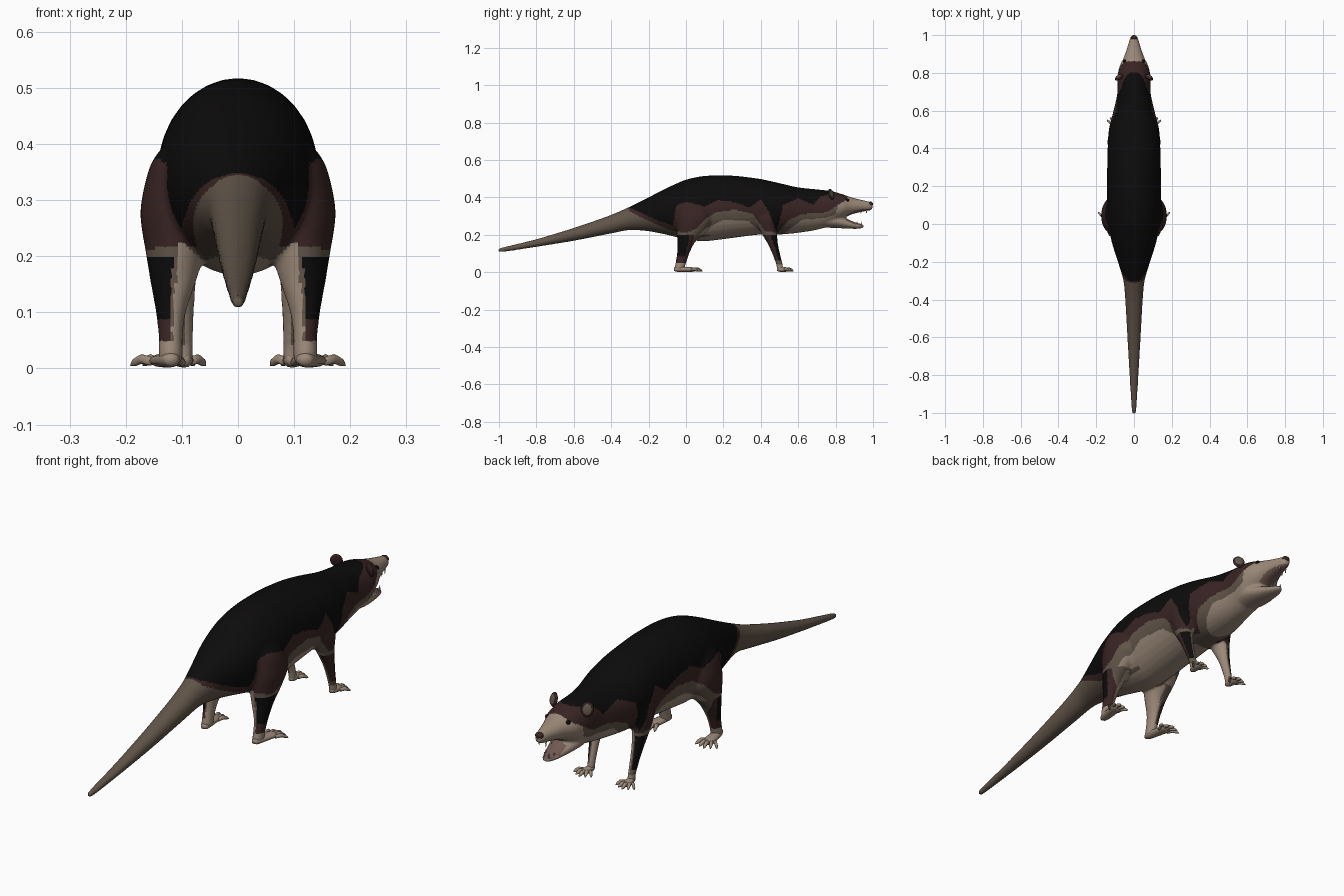
import bpy, bmesh, math
from mathutils import Vector, Matrix

cube = bpy.data.objects.get("Cube")
if cube:
    bpy.data.objects.remove(cube, do_unlink=True)


def material(name, rgb):
    m = bpy.data.materials.new(name)
    m.use_nodes = True
    m.diffuse_color = (*rgb, 1)
    bsdf = m.node_tree.nodes["Principled BSDF"]
    bsdf.inputs["Base Color"].default_value = (*rgb, 1)
    bsdf.inputs["Roughness"].default_value = 0.9
    return m


COLOURS = [material("black_fur", (.004, .0035, .0035)),
           material("dark_brown_fur", (.04, .018, .017)),
           material("mid_tan_fur", (.12, .09, .066)),
           material("light_tan_fur", (.33, .25, .19)),
           material("mouth_lining", (.17, .1, .085)),
           material("ivory_teeth", (.6, .54, .42))]
BLACK, BROWN, MID, LIGHT, MOUTH, IVORY = range(6)


def refine(rows, steps, passes):
    """Subdivide rows of a loft and soften the corners."""
    out = []
    for a, b in zip(rows, rows[1:]):
        out += [Vector(a).lerp(Vector(b), i / steps) for i in range(steps)]
    out.append(Vector(rows[-1]))
    for _ in range(passes):
        out = [out[0]] + [(p + q * 2 + r) / 4 for p, q, r in zip(out, out[1:], out[2:])] + [out[-1]]
    return out


def loft(bm, rows, axis, side=1, segments=32, steps=5, passes=3):
    """Closed tube of rows (x, y, z, r1, r2); rings stand across y or z."""
    rings = []
    for x, y, z, r1, r2 in refine(rows, steps, passes):
        ring = []
        for i in range(segments):
            a = math.tau * i / segments
            u, v = r1 * math.cos(a), r2 * math.sin(a)
            offset = Vector((u, 0, v)) if axis == "y" else Vector((u, v, 0))
            p = Vector((x, y, z)) + offset
            p.x *= side
            ring.append(bm.verts.new(p))
        rings.append(ring)
    for r, s in zip(rings, rings[1:]):
        for i in range(segments):
            j = (i + 1) % segments
            bm.faces.new((r[i], r[j], s[j], s[i]))
    bm.faces.new(rings[0])
    bm.faces.new(rings[-1])


def finish(name, bm, colour=None):
    bmesh.ops.recalc_face_normals(bm, faces=bm.faces[:])
    mesh = bpy.data.meshes.new(name)
    bm.to_mesh(mesh)
    bm.free()
    obj = bpy.data.objects.new(name, mesh)
    bpy.context.scene.collection.objects.link(obj)
    if colour is not None:
        mesh.materials.append(COLOURS[colour])
        mesh.polygons.foreach_set("use_smooth", [True] * len(mesh.polygons))
    return obj


def ball(name, centre, size, colour, spin=(0, 0), mirror=True):
    bm = bmesh.new()
    for side in ((1, -1) if mirror else (1,)):
        turn = Matrix.Rotation(spin[1] * side, 4, "Z") @ Matrix.Rotation(spin[0], 4, "X")
        place = Matrix.Translation((centre[0] * side, centre[1], centre[2]))
        bmesh.ops.create_uvsphere(bm, u_segments=16, v_segments=10, radius=1,
                                  matrix=place @ turn @ Matrix.Diagonal((*size, 1)))
    return finish(name, bm, colour)


# Torso, tail and upper head: y, bottom, top, half width
TORSO = [(-1.003, .108, .126, .01), (-.98, .107, .133, .013), (-.8, .135, .175, .024),
         (-.6, .167, .236, .035), (-.4, .207, .305, .046), (-.3, .228, .35, .054),
         (-.2, .22, .40, .085), (-.1, .2, .452, .118), (0, .173, .497, .138),
         (.1, .163, .517, .145), (.25, .183, .518, .143), (.4, .203, .499, .14),
         (.5, .2, .476, .135), (.6, .21, .452, .108), (.7, .225, .443, .085),
         (.78, .25, .434, .09), (.84, .287, .416, .076), (.88, .308, .401, .054),
         (.94, .323, .386, .034), (.985, .329, .377, .021), (.997, .338, .366, .012)]
JAW = [(.7, .24, .33, .06), (.8, .236, .31, .064), (.86, .233, .285, .047),
       (.91, .231, .264, .032), (.94, .234, .257, .02), (.95, .24, .252, .01)]
# Legs from the top down: x, y, z, radius across, radius along
HIND = [(.08, .04, .42, .03, .04), (.1, .04, .37, .057, .085), (.115, .048, .28, .062, .1),
        (.112, .025, .21, .053, .075), (.115, .0, .16, .042, .045), (.12, -.015, .1, .026, .032),
        (.12, -.025, .06, .021, .029), (.12, -.034, .025, .022, .027), (.12, -.034, .008, .02, .024)]
FORE = [(.08, .43, .36, .04, .06), (.1, .43, .29, .043, .065), (.1, .44, .22, .034, .045),
        (.1, .465, .15, .024, .026), (.097, .485, .09, .018, .02), (.095, .5, .04, .015, .017),
        (.095, .505, .01, .015, .018)]

bm = bmesh.new()
for profile in (TORSO, JAW):
    loft(bm, [(0, y, (lo + hi) / 2, w, (hi - lo) / 2) for y, lo, hi, w in profile], "y")
for side in (1, -1):
    for leg in (HIND, FORE):
        loft(bm, leg, "z", side)
body = finish("body", bm)

# Fuse the parts into one soft skin
remesh = body.modifiers.new("Fuse", "REMESH")
remesh.mode = "VOXEL"
remesh.voxel_size = .0065
soften = body.modifiers.new("Soften", "SMOOTH")
soften.factor = .5
soften.iterations = 5
bpy.context.view_layer.update()
graph = bpy.context.evaluated_depsgraph_get()
skin = bpy.data.meshes.new_from_object(body.evaluated_get(graph))
body.modifiers.clear()
body.data = skin
skin.materials.clear()
for m in COLOURS:
    skin.materials.append(m)

# Lower edges of the fur bands along the body: y, height
BLACK_EDGE = [(-.34, .5), (-.3, .345), (-.15, .275), (-.07, .25), (-.05, .36), (0, .375), (.07, .36),
              (.1, .35), (.17, .385), (.26, .375), (.34, .345), (.4, .39), (.44, .33), (.48, .22),
              (.5, .27), (.52, .36), (.6, .395), (.68, .36), (.72, .405), (.8, .425), (.82, .6)]
BROWN_EDGE = [(-.34, .4), (-.3, .325), (-.15, .25), (-.07, .22), (0, .21), (.05, .23), (.1, .28),
              (.16, .32), (.26, .335), (.36, .31), (.42, .22), (.49, .21), (.55, .28), (.62, .31),
              (.75, .32), (.8, .35), (.86, .388), (.885, .6)]
MID_EDGE = [(-.3, 0), (-.25, .18), (-.15, .21), (0, .19), (.07, .2), (.1, .23), (.2, .28), (.33, .275),
            (.42, .2), (.5, .19), (.62, .28), (.75, .29), (.8, .31), (.87, .6)]


def height(edge, y):
    if y <= edge[0][0]:
        return edge[0][1]
    for (a, u), (b, v) in zip(edge, edge[1:]):
        if y <= b:
            return u + (v - u) * (y - a) / (b - a)
    return edge[-1][1]


def fur(c, n):
    x, y, z = abs(c.x), c.y, c.z
    outward = n.x if c.x > 0 else -n.x
    if y > .855 and x < .035 and ((n.z < -.6 and z > .295) or (n.z > .5 and z < .3)):
        return MOUTH
    if y < .6 and x > .05 and z < .3 and outward < -.15:
        return LIGHT
    if -.1 < y < .13 and x > .07 and z < .2:      # hind shin
        if z < .05:
            return LIGHT
        if z < .085:
            return BROWN if outward > 0 else MID
        if outward < .05:
            return MID
        reach = y - (z - .1) * .2
        return BLACK if reach < 0 else BROWN if reach < .025 else MID
    if .36 < y < .57 and x > .06 and z < .2:      # fore shin
        if z < .04:
            return LIGHT
        if outward < .1 or z < .06:
            return MID
        return BLACK if y > .515 - z * .31 else BROWN
    for edge, colour in ((BLACK_EDGE, BLACK), (BROWN_EDGE, BROWN), (MID_EDGE, MID)):
        if z > height(edge, y):
            return colour
    return LIGHT


for face in skin.polygons:
    face.material_index = fur(face.center, face.normal)
    face.use_smooth = True


# Feet: a flat sole with five spread toes
def feet(name, heel, ball_point, width, toe, fan, lean):
    bm = bmesh.new()
    (hx, hy), (bx, by) = heel, ball_point
    for side in (1, -1):
        loft(bm, [(hx, hy, .016, width * .4, .009), (hx, hy + .015, .016, width * .75, .015),
                  (bx, by, .014, width, .012), (bx, by + .012, .012, width * .8, .008)],
             "y", side, 12, 3, 1)
        for i in range(-2, 3):
            a = i * fan + lean
            root = Vector((bx + i * width * .4, by - abs(i) * .006, .013))
            way = Vector((math.sin(a), math.cos(a), 0)) * toe
            rows = [(*(root + way * t + Vector((0, 0, lift))), r, r)
                    for t, lift, r in ((0, 0, .008), (.45, .004, .0085), (.8, -.002, .007), (1, -.007, .002))]
            loft(bm, rows, "y", side, 8, 2, 0)
    return finish(name, bm, LIGHT)


feet("hind_feet", (.12, -.064), (.135, .04), .026, .05, .28, .2)
feet("fore_feet", (.095, .487), (.099, .535), .02, .04, .35, .05)

# Ears, eyes and nose
ball("ears", (.079, .775, .416), (.025, .009, .03), BROWN, (.25, -.5))
ball("inner_ears", (.082, .781, .417), (.019, .006, .023), MID, (.25, -.5))
ball("eyes", (.049, .862, .385), (.009, .01, .009), BLACK)
ball("nose", (0, .986, .364), (.018, .014, .014), BROWN, mirror=False)

# Teeth
bm = bmesh.new()
for side in (1, -1):
    for x, y, z, length in ((.016, .965, .322, -.022), (.022, .935, .32, -.012),
                            (.011, .937, .262, .02), (.02, .915, .266, .012)):
        bmesh.ops.create_cone(bm, cap_ends=True, segments=8, depth=abs(length),
                              radius1=.004 if length > 0 else .0006,
                              radius2=.0006 if length > 0 else .004,
                              matrix=Matrix.Translation((x * side, y, z)))
finish("teeth", bm, IVORY)
